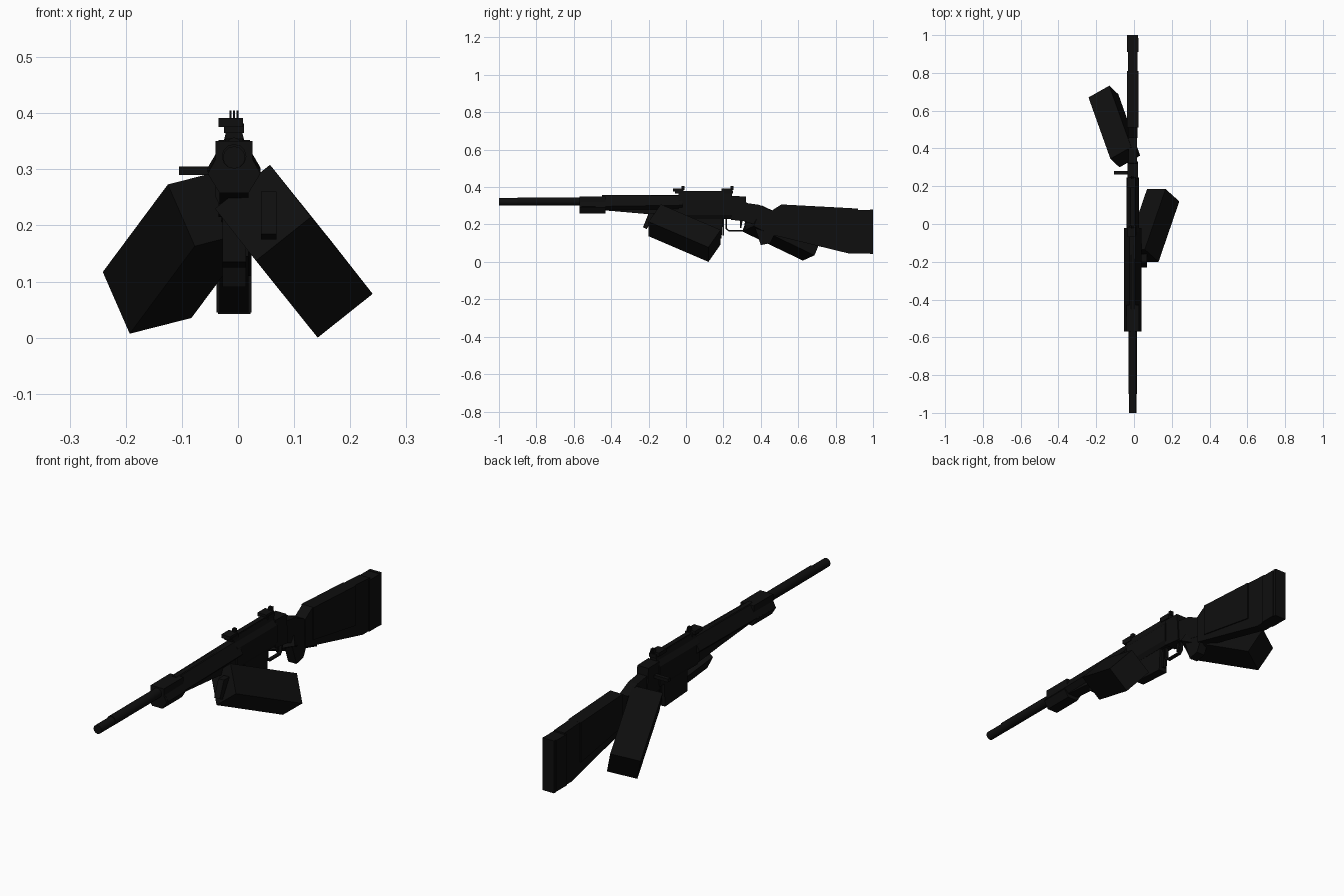
import bpy, bmesh, math
from mathutils import Vector

if "Cube" in bpy.data.objects:
    bpy.data.objects.remove(bpy.data.objects["Cube"], do_unlink=True)

CX = -0.007  # centre line of the rifle

black = bpy.data.materials.new("matte black")
black.use_nodes = True
black.diffuse_color = (0.0045, 0.0045, 0.0045, 1)
bsdf = black.node_tree.nodes["Principled BSDF"]
bsdf.inputs["Base Color"].default_value = (0.0045, 0.0045, 0.0045, 1)
bsdf.inputs["Roughness"].default_value = 0.8


def sweep(name, points, offset):
    """Solid made by moving a flat polygon along an offset."""
    bm = bmesh.new()
    face = bm.faces.new([bm.verts.new(p) for p in points])
    ext = bmesh.ops.extrude_face_region(bm, geom=[face], use_keep_orig=True)
    moved = [e for e in ext["geom"] if isinstance(e, bmesh.types.BMVert)]
    bmesh.ops.translate(bm, verts=moved, vec=Vector(offset))
    bmesh.ops.recalc_face_normals(bm, faces=bm.faces)
    mesh = bpy.data.meshes.new(name)
    bm.to_mesh(mesh)
    bm.free()
    mesh.materials.append(black)
    obj = bpy.data.objects.new(name, mesh)
    bpy.context.collection.objects.link(obj)
    return obj


def side(name, profile, half, cx=CX):
    """Side profile in (y, z), given thickness across x."""
    return sweep(name, [(cx - half, y, z) for y, z in profile], (2 * half, 0, 0))


def section(name, half_profile, y0, y1, rise=0.0):
    """Mirrored cross-section in (x, z), run along y."""
    pts = [(CX + x, y0, z) for x, z in half_profile]
    pts += [(CX - x, y0, z) for x, z in reversed(half_profile)]
    return sweep(name, pts, (0, y1 - y0, rise))


def box(name, y0, y1, z0, z1, half, cx=CX):
    return side(name, [(y0, z0), (y1, z0), (y1, z1), (y0, z1)], half, cx)


def rod(name, y0, y1, z, r, sides=12):
    pts = [(CX + r * math.cos(2 * math.pi * i / sides), y0,
            z + r * math.sin(2 * math.pi * i / sides)) for i in range(sides)]
    obj = sweep(name, pts, (0, y1 - y0, 0))
    for p in obj.data.polygons:
        p.use_smooth = len(p.vertices) == 4
    return obj


def arm(name, corner, e1, e2, along):
    c, e1, e2 = Vector(corner), Vector(e1), Vector(e2)
    return sweep(name, [c, c + e1, c + e1 + e2, c + e2], along)


# Arms: two tilted blocks
arm("left_arm", (0.142, 0.12, 0.0), (0.098, 0, 0.078), (-0.073, 0.065, 0.093),
    (-0.11, -0.32, 0.137))
arm("right_arm", (-0.193, 0.625, 0.007), (0.11, 0.062, 0.028), (-0.048, 0.045, 0.11),
    (0.116, -0.325, 0.156))

# Barrel
rod("barrel", -1.0, -0.5, 0.321, 0.020)
rod("barrel_sleeve", -0.9, -0.5, 0.323, 0.022)

# Handguard: six-sided body and front block
section("handguard", [(0.016, 0.348), (0.047, 0.295), (0.026, 0.275)], -0.56, -0.02, 0.008)
section("handguard_front", [(0.033, 0.35), (0.033, 0.318), (0.047, 0.292), (0.026, 0.258)],
        -0.57, -0.43)
side("handguard_belly", [(-0.43, 0.275), (-0.2, 0.255), (0.0, 0.235), (0.0, 0.3), (-0.43, 0.3)], 0.026)
rod("gas_tube", -0.45, 0.0, 0.345, 0.012, 8)
side("front_grip", [(-0.23, 0.185), (-0.21, 0.175), (-0.16, 0.26), (-0.2, 0.26)], 0.014, 0.055)

# Receiver
section("receiver", [(0.012, 0.376), (0.018, 0.352), (0.033, 0.33), (0.033, 0.25), (0.022, 0.23)],
        -0.04, 0.245)
side("receiver_rear", [(0.24, 0.225), (0.33, 0.215), (0.32, 0.35), (0.24, 0.352)], 0.028)
section("scope_rail", [(0.011, 0.38), (0.011, 0.35)], -0.04, 0.24)
box("bolt_handle", 0.262, 0.28, 0.29, 0.305, 0.04, -0.065)

# Sights: base, cross block and three small posts each
for label, y in (("front_sight", -0.035), ("rear_sight", 0.225)):
    box(label + "_base", y - 0.025, y + 0.025, 0.365, 0.382, 0.018)
    box(label + "_block", y - 0.035, y + 0.02, 0.375, 0.391, 0.022, CX - 0.006)
    for i in (-1, 0, 1):
        box(label + "_post", y + 0.012, y + 0.028, 0.385, 0.405, 0.0018, CX + 0.006 * i)

# Magazine, trigger and guard
side("magazine", [(0.03, 0.135), (0.19, 0.125), (0.197, 0.24), (0.03, 0.25)], 0.021)
box("magazine_catch", 0.195, 0.204, 0.14, 0.24, 0.008)
box("guard_front", 0.212, 0.219, 0.175, 0.235, 0.008)
side("guard_bottom", [(0.212, 0.175), (0.228, 0.163), (0.305, 0.163), (0.318, 0.178),
                      (0.31, 0.178), (0.302, 0.17), (0.23, 0.17), (0.219, 0.18)], 0.008)
side("guard_rear", [(0.31, 0.178), (0.318, 0.178), (0.325, 0.23), (0.317, 0.23)], 0.008)
side("trigger", [(0.29, 0.225), (0.303, 0.225), (0.296, 0.18), (0.288, 0.18)], 0.004)

# Wrist and pistol grip
side("wrist", [(0.3, 0.22), (0.4, 0.19), (0.53, 0.16), (0.53, 0.285), (0.46, 0.272),
               (0.39, 0.305), (0.3, 0.318)], 0.022)
side("pistol_grip", [(0.36, 0.21), (0.40, 0.09), (0.45, 0.1), (0.49, 0.18), (0.45, 0.25), (0.37, 0.26)], 0.021)

# Stock, cheek piece and butt
side("stock", [(0.46, 0.145), (0.87, 0.045), (0.92, 0.045), (0.92, 0.285), (0.51, 0.307),
               (0.455, 0.272)], 0.026)
side("cheek_piece", [(0.51, 0.16), (0.81, 0.11), (0.81, 0.291), (0.51, 0.307)], 0.031)
box("butt", 0.91, 0.985, 0.045, 0.278, 0.031)
box("butt_pad", 0.985, 1.0, 0.042, 0.28, 0.029)
